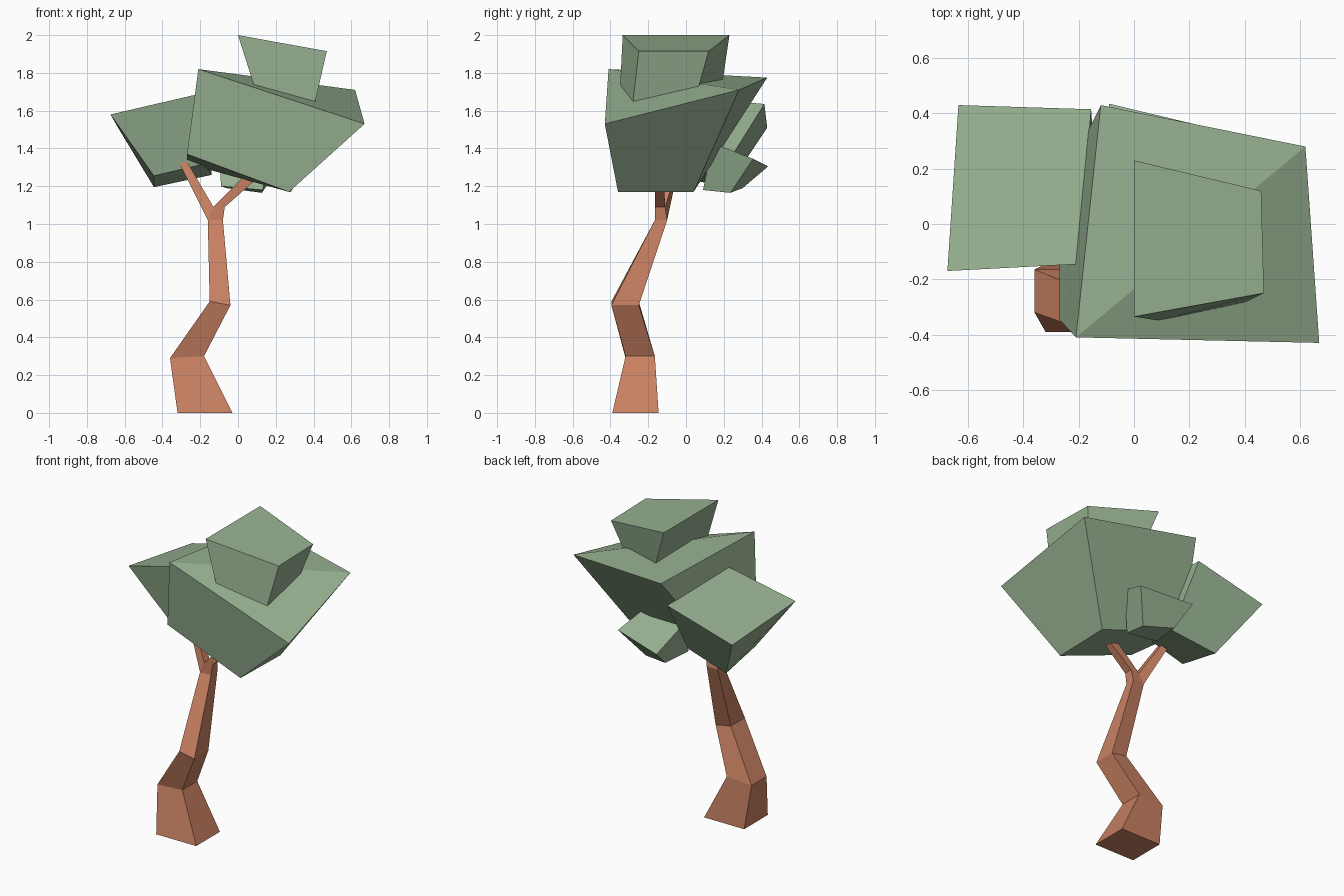
import bpy, bmesh

def material(name, rgb):
    m = bpy.data.materials.new(name)
    m.diffuse_color = (*rgb, 1)
    return m

LEAF = material("leaf_green", (0.314, 0.445, 0.288))
BARK = material("bark_brown", (0.58, 0.22, 0.122))

def loft(name, rings, mat, split=()):
    """Skin four-cornered rings (front left, front right, back right, back left), bottom to top."""
    bm = bmesh.new()
    loops = [[bm.verts.new(p) for p in ring] for ring in rings]
    for a, b in zip(loops, loops[1:]):
        for i in range(4):
            j = (i + 1) % 4
            bm.faces.new((a[i], a[j], b[j], b[i]))
    bm.faces.new(loops[0][::-1])
    top = loops[-1]
    if split:                      # crease the top along its front-left / back-right diagonal
        bm.faces.new((top[0], top[1], top[2]))
        bm.faces.new((top[0], top[2], top[3]))
    else:
        bm.faces.new(top)
    bmesh.ops.recalc_face_normals(bm, faces=bm.faces)
    me = bpy.data.meshes.new(name)
    bm.to_mesh(me)
    bm.free()
    me.materials.append(mat)
    ob = bpy.data.objects.new(name, me)
    bpy.context.collection.objects.link(ob)
    return ob

def ring(x0, x1, y0, y1, zl, zr):
    """Rectangular section, with its own height on the left and right side."""
    return [(x0, y0, zl), (x1, y0, zr), (x1, y1, zr), (x0, y1, zl)]

# Crooked trunk running on into the right branch
loft("trunk", [
    ring(-0.32, -0.03, -0.39, -0.145, 0, 0),
    ring(-0.36, -0.18, -0.32, -0.165, 0.29, 0.30),
    ring(-0.15, -0.04, -0.395, -0.25, 0.59, 0.57),
    ring(-0.16, -0.08, -0.165, -0.10, 1.02, 1.02),
    ring(-0.13, -0.07, -0.165, -0.11, 1.09, 1.09),
    ring(0.05, 0.095, -0.165, -0.12, 1.27, 1.235),
], BARK)

# Left branch forking off the trunk top
loft("left_branch", [
    [(-0.16, -0.165, 1.02), (-0.13, -0.165, 1.09), (-0.13, -0.11, 1.09), (-0.16, -0.10, 1.02)],
    ring(-0.31, -0.27, -0.085, -0.035, 1.32, 1.33),
], BARK)

# Foliage clumps: skewed blocks, narrower at the bottom
loft("main_foliage", [
    [(-0.27, -0.345, 1.37), (0.27, -0.36, 1.17), (0.28, 0.04, 1.17), (-0.27, 0.13, 1.32)],
    [(-0.21, -0.41, 1.82), (0.67, -0.43, 1.53), (0.62, 0.28, 1.71), (-0.12, 0.43, 1.775)],
], LEAF, split=True)

loft("top_foliage", [
    [(0.095, -0.35, 1.70), (0.40, -0.285, 1.61), (0.40, 0.06, 1.70), (0.095, 0.19, 1.73)],
    [(0.0, -0.335, 2.0), (0.47, -0.25, 1.915), (0.46, 0.12, 1.915), (0.0, 0.23, 2.0)],
], LEAF)

loft("left_foliage", [
    [(-0.445, -0.08, 1.255), (-0.17, -0.07, 1.32), (-0.14, 0.18, 1.26), (-0.445, 0.22, 1.195)],
    [(-0.675, -0.17, 1.58), (-0.20, -0.145, 1.69), (-0.155, 0.415, 1.635), (-0.635, 0.43, 1.51)],
], LEAF)

loft("back_foliage", [
    [(-0.09, 0.10, 1.20), (0.13, 0.09, 1.18), (0.127, 0.235, 1.165), (-0.06, 0.30, 1.19)],
    [(-0.10, 0.18, 1.40), (0.19, 0.14, 1.43), (0.245, 0.355, 1.345), (-0.09, 0.435, 1.305)],
], LEAF)
